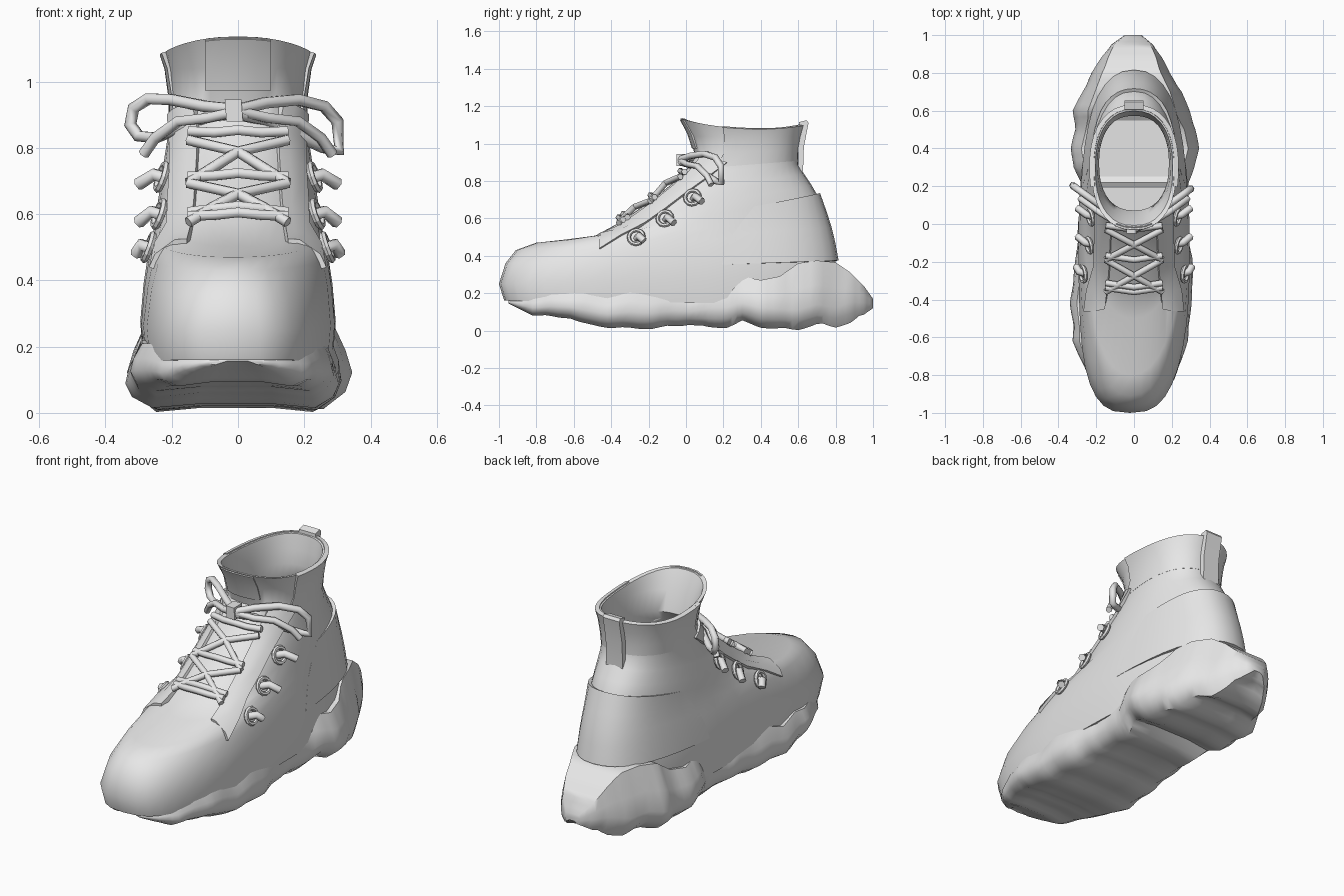
import bpy, bmesh, math
from mathutils import Vector

if "Cube" in bpy.data.objects:
    bpy.data.objects.remove(bpy.data.objects["Cube"])

grey = bpy.data.materials.new("grey")
grey.diffuse_color = (0.8, 0.8, 0.8, 1)
grey.use_nodes = True
grey.node_tree.nodes["Principled BSDF"].inputs["Base Color"].default_value = grey.diffuse_color


def make(name, verts, faces, angle=35):
    me = bpy.data.meshes.new(name)
    me.from_pydata([tuple(v) for v in verts], [], faces)
    bm = bmesh.new()
    bm.from_mesh(me)
    bmesh.ops.recalc_face_normals(bm, faces=bm.faces)
    bm.to_mesh(me)
    bm.free()
    me.materials.append(grey)
    ob = bpy.data.objects.new(name, me)
    bpy.context.collection.objects.link(ob)
    bpy.ops.object.select_all(action='DESELECT')
    ob.select_set(True)
    bpy.context.view_layer.objects.active = ob
    bpy.ops.object.shade_smooth_by_angle(angle=math.radians(angle))
    return ob


def loft(name, rows, angle=35):
    n = len(rows[0])
    verts = [p for r in rows for p in r]
    faces = [(i * n + j, i * n + (j + 1) % n, (i + 1) * n + (j + 1) % n, (i + 1) * n + j)
             for i in range(len(rows) - 1) for j in range(n)]
    faces += [tuple(range(n)), tuple(range((len(rows) - 1) * n, len(rows) * n))]
    return make(name, verts, faces, angle)


def cord(name, pts, radius=0.016):
    cu = bpy.data.curves.new(name, 'CURVE')
    cu.dimensions = '3D'
    cu.bevel_depth = radius
    cu.bevel_resolution = 1
    cu.use_fill_caps = True
    sp = cu.splines.new('POLY')
    sp.points.add(len(pts) - 1)
    for q, p in zip(sp.points, pts):
        q.co = (*p, 1)
    cu.materials.append(grey)
    ob = bpy.data.objects.new(name, cu)
    bpy.context.collection.objects.link(ob)
    return ob


# Boot rings: front y, front z, back y, back z, half width
RINGS = [(-.972, .16, .79, .14, .285), (-1.0, .25, .81, .30, .295), (-.965, .36, .79, .42, .285),
         (-.91, .43, .77, .52, .272), (-.80, .47, .745, .60, .258), (-.50, .50, .705, .72, .245),
         (-.36, .575, .67, .78, .236), (-.18, .70, .63, .84, .222), (-.02, .83, .60, .89, .208),
         (.05, .93, .595, .95, .205), (.02, 1.04, .605, 1.03, .213), (-.03, 1.135, .62, 1.10, .225)]


def ring_point(ring, deg):
    yf, zf, yb, zb, w = ring
    s, c = math.sin(math.radians(deg)), math.cos(math.radians(deg))
    n = 2.35 if c < 0 or zf > .55 else 2.9 if zf < .3 else 2.6 if zf < .4 else 2.2
    x = math.copysign(abs(s) ** (2 / n), s) * w
    f = (1 - math.copysign(abs(c) ** (2 / n), c)) / 2
    y = yf + (yb - yf) * f
    sag = .035 * s * s if zf > 1.1 else 0            # collar rim dips at the sides
    return Vector((x - .04 * max(0, -y - .45), y, zf + (zb - zf) * f - sag))


def surf(u, deg):
    i = max(0, min(int(u), len(RINGS) - 2))
    return ring_point(RINGS[i], deg).lerp(ring_point(RINGS[i + 1], deg), u - i)


def normal(u, deg):
    n = (surf(u, deg + 4) - surf(u, deg - 4)).cross(surf(u + .1, deg) - surf(u - .1, deg))
    return n.normalized()


GRID = [(i / 20, a, surf(i / 20, a)) for i in range(30, 200) for a in range(16, 106, 2)]


def find(x=None, y=None, z=None):
    """Ring index and angle on the right front of the upper nearest to the given coordinates."""
    want = [(i, v) for i, v in enumerate((x, y, z)) if v is not None]
    return min(GRID, key=lambda q: sum((q[2][i] - v) ** 2 for i, v in want))[:2]


def patch(name, grid, out):
    """Raised panel over a grid of (ring index, angle); out gives height at row, column fractions."""
    nu, nt = len(grid) - 1, len(grid[0]) - 1
    top, low = [], []
    for i, row in enumerate(grid):
        for j, (u, t) in enumerate(row):
            p, n = surf(u, t), normal(u, t)
            top.append(p + n * out(i / nu, j / nt))
            low.append(p - n * .012)
    m, k = nt + 1, len(top)
    faces = []
    for i in range(nu):
        for j in range(nt):
            q = (i * m + j, i * m + j + 1, (i + 1) * m + j + 1, (i + 1) * m + j)
            faces += [q, tuple(v + k for v in q[::-1])]
    rim = [j for j in range(m)] + [i * m + nt for i in range(1, nu + 1)]
    rim += [nu * m + j for j in range(nt - 1, -1, -1)] + [i * m for i in range(nu - 1, 0, -1)]
    faces += [(p, q, q + k, p + k) for p, q in zip(rim, rim[1:] + rim[:1])]
    return make(name, top + low, faces)


def bilinear(corners, nu, nt):
    a, b, c, d = [Vector(p) for p in corners]
    return [[a.lerp(b, j / nt).lerp(c.lerp(d, j / nt), i / nu) for j in range(nt + 1)]
            for i in range(nu + 1)]


# Upper, with a thin lining that follows its wall down to the insole
def lining(ring, drop=0):
    yf, zf, yb, zb, w = ring
    return [ring_point((yf + .022, zf - drop, yb - .022, zb - drop, w - .02), j * 10) for j in range(36)]


loft("upper", [[ring_point(r, j * 10) for j in range(36)] for r in RINGS]
     + [lining(RINGS[i], .004 if i == 11 else .015) for i in range(11, 1, -1)] + [lining(RINGS[1], -.03)], 40)

# Sole: y, left width, right width, bottom z, top z
SOLE = [(-.95, .09, .08, .145, .16), (-.90, .17, .15, .12, .165), (-.82, .235, .215, .08, .18),
        (-.72, .285, .255, .07, .21), (-.62, .325, .285, .065, .21), (-.54, .325, .295, .03, .22),
        (-.42, .34, .305, .015, .19), (-.30, .325, .315, .008, .23), (-.18, .31, .31, .008, .21),
        (-.06, .30, .29, .02, .23), (.02, .295, .28, .03, .20), (.12, .28, .285, .012, .27),
        (.22, .28, .29, .015, .33), (.30, .325, .325, .045, .29), (.40, .335, .345, .015, .27),
        (.50, .315, .33, .005, .29), (.60, .325, .295, .002, .36), (.70, .275, .255, .03, .375),
        (.80, .225, .19, .015, .365), (.88, .175, .15, .04, .31), (.95, .12, .10, .085, .24),
        (1.0, .05, .04, .12, .17)]
rows = []
steps = [(a, b, k / 3) for a, b in zip(SOLE, SOLE[1:]) for k in range(3)] + [(SOLE[-1], SOLE[-1], 0)]
for a, b, k in steps:
    y, wl, wr, zb, zt = [p + (q - p) * k for p, q in zip(a, b)]
    # tread lugs separated by shallow grooves
    groove = (1 - abs(math.sin(math.pi * (y + .95) / .21)) ** .7) * (1 if -.9 < y < .93 else 0)
    cut, pinch = .014 * groove, 1 - .025 * groove
    mid = zb + min(.11, (zt - zb) * .42)
    lean = max(0, min(1, (zt - .22) / .12))          # tall heel walls lean inwards
    half = [(.35, zb + .012 + cut * 1.5), (.76, zb + cut), (.94 * pinch, zb + (mid - zb) * .45 + cut * .5),
            (pinch, mid), (.97 - .07 * lean, mid + (zt - mid) * .45), (.89 - .14 * lean, zt)]
    rows.append([(wr * x, y, z) for x, z in half] + [(-wl * x, y, z) for x, z in half[::-1]])
loft("sole", rows, 50)

# Raised panels: heel counter fading forward, collar wrap, tongue label, lace stays
patch("heel_counter", bilinear([(1.6, 105), (1.6, 255), (5.1, 112), (5.1, 248)], 4, 18),
      lambda i, j: .018 * min(1, 4 * min(j, 1 - j)))
patch("collar_wrap", bilinear([(8.3, 66), (8.3, 294), (11, 76), (11, 284)], 3, 20),
      lambda i, j: .001 + .011 * i)
patch("tongue_label", bilinear([(9.4, -24), (9.4, 24), (10.95, -22), (10.95, 22)], 2, 4), lambda i, j: .006)
stay = [[find(*p) for p in row] for row in
        bilinear([(.15, -.45, .51), (.25, -.46, .43), (.14, .08, .94), (.21, .22, .90)], 6, 3)]
for s, side in ((1, "right"), (-1, "left")):
    patch("lace_stay_" + side, [[(u, s * t) for u, t in row] for row in stay], lambda i, j: .014)

# Pull tab at the back of the collar
tab = [(.60, .84), (.625, .83), (.63, .98), (.655, 1.11), (.645, 1.125), (.605, 1.115), (.60, 1.0)]
loft("pull_tab", [[(x, y, z) for y, z in tab] for x in (-.05, .05)])

# Eyelets with lace stubs
for y, z in ((-.27, .50), (-.11, .595), (.04, .71)):
    u, t = find(y=y, z=z)
    p, n = surf(u, t), normal(u, t)
    if n.x < 0:
        n = -n
    for s in (1, -1):
        flip = Vector((s, 1, 1))
        c, d = (p + n * .014) * flip, n * flip
        bpy.ops.mesh.primitive_torus_add(location=c, rotation=d.to_track_quat('Z', 'Y').to_euler(),
                                         major_radius=.04, minor_radius=.011,
                                         major_segments=12, minor_segments=6)
        bpy.context.object.name = "eyelet"
        bpy.context.object.data.materials.append(grey)
        end = Vector((max(p.x + .05, .30), y + .045, z - .02))
        cord("lace_stub", [(p - n * .01) * flip, (p + Vector((.035, .012, .012))) * flip, end * flip], .02)


# Laces crossing the tongue
def on_tongue(x, y):
    u = min((i / 20 for i in range(80, 181)), key=lambda v: abs(surf(v, 0).y - y))
    return (x, y, surf(u, 0).z + .03 - .2 * abs(x))


BARS = (-.36, -.19, -.03)
for y in BARS + (-.335,):
    cord("lace_bar", [on_tongue(x, y + abs(x) * .15) for x in (-.15, -.07, 0, .07, .15)], .017)
for y0, y1 in zip(BARS, BARS[1:]):
    for s in (1, -1):
        cord("lace_cross", [on_tongue(s * .15 * k, y0 + (y1 - y0) * (k + 1) / 2)
                            for k in (-1, -.5, 0, .5, 1)], .017)


# Bow: loops, tails and knot
def swept(pts, shift=0):
    return [(x, -.03 + .72 * abs(x) + shift * min(1, abs(x) * 8), z) for x, z in pts]


cord("bow_loop_left", swept([(0, .915), (-.10, .925), (-.20, .945), (-.27, .948), (-.315, .92),
                             (-.325, .87), (-.30, .835), (-.25, .83), (-.15, .87), (-.08, .895), (0, .905)]), .019)
cord("bow_loop_right", swept([(0, .915), (.08, .935), (.18, .945), (.26, .925), (.30, .88),
                              (.305, .79), (.26, .80), (.15, .85), (.08, .885), (0, .90)]), .019)
for s in (1, -1):
    cord("bow_tail", swept([(0, .91), (s * .09, .89), (s * .18, .88), (s * .25, .83), (s * .285, .78)], -.04), .017)
knot = [(-.04, .945), (.01, .945), (.015, .88), (-.035, .88)]
loft("bow_knot", [[(x, y, z) for x, z in knot] for y in (-.05, .02)])
